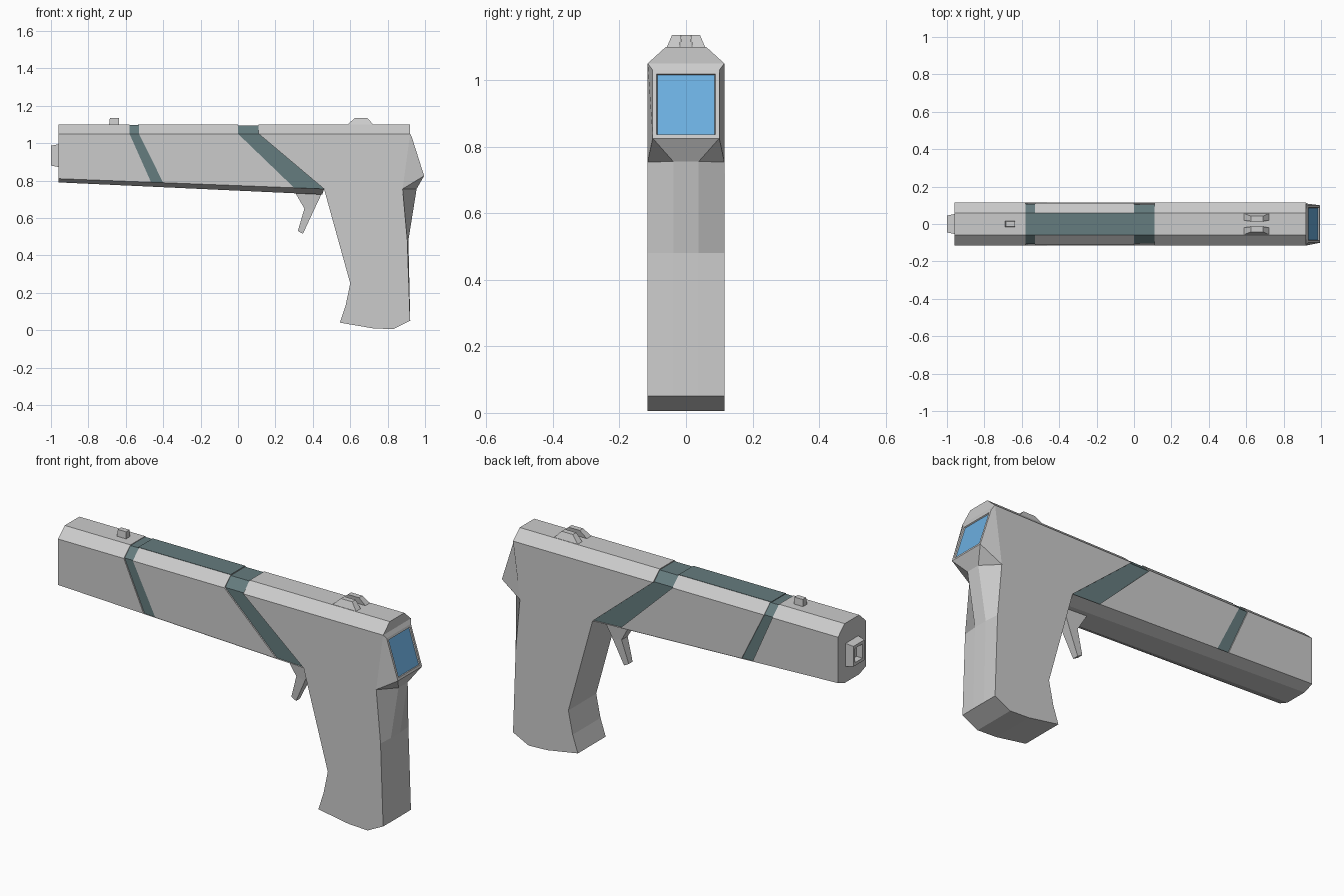
import bpy, bmesh

if "Cube" in bpy.data.objects:
    bpy.data.objects.remove(bpy.data.objects["Cube"])

W = 0.115          # half width of the body


def material(name, color):
    m = bpy.data.materials.new(name)
    m.diffuse_color = color
    m.use_nodes = True
    m.node_tree.nodes["Principled BSDF"].inputs["Base Color"].default_value = m.diffuse_color
    return m


teal = material("teal", (0.13, 0.20, 0.21, 1))
blue = material("blue", (0.15, 0.43, 0.75, 1))


def finish(name, bm, mat=None):
    bmesh.ops.recalc_face_normals(bm, faces=bm.faces)
    me = bpy.data.meshes.new(name)
    bm.to_mesh(me)
    bm.free()
    ob = bpy.data.objects.new(name, me)
    bpy.context.collection.objects.link(ob)
    if mat:
        me.materials.append(mat)
    return ob


def loft_bm(rings):
    """Bridge closed rings of equal length and cap both ends."""
    bm = bmesh.new()
    vs = [[bm.verts.new(p) for p in r] for r in rings]
    n = len(rings[0])
    for a, b in zip(vs, vs[1:]):
        for i in range(n):
            j = (i + 1) % n
            bm.faces.new((a[i], a[j], b[j], b[i]))
    bm.faces.new(vs[0])
    bm.faces.new(vs[-1])
    return bm


def loft(name, rings, mat=None):
    return finish(name, loft_bm(rings), mat)


def level(x0, x1, z0, z1, y, yc=0.0):
    return [(x0, yc - y, z0), (x1, yc - y, z1), (x1, yc + y, z1), (x0, yc + y, z0)]


def prism(name, profile, half, mat=None):
    return loft(name, [[(x, y, z) for x, z in profile] for y in (-half, half)], mat)


def low(x):
    """Height of the sloping lower edge of the body side."""
    return 0.81 - (x + 0.96) * 0.055 / 1.42


def body_piece(name, bottom, top, inset=0.0, mat=None):
    b0, b1 = bottom
    t0, t1 = top
    loft(name, [level(b0, b1, low(b0), low(b1), W - inset),
                level(t0, t1, 1.05, 1.05, W - inset),
                level(t0, t1, 1.10 - inset / 2, 1.10 - inset / 2, 0.06)], mat)


# barrel blocks and recessed coloured bands
body_piece("barrel_front", (-0.96, -0.465), (-0.58, -0.58))
bpy.data.objects.remove(bpy.data.objects["barrel_front"])
body_piece("barrel_front", (-0.96, -0.465), (-0.96, -0.58))
body_piece("front_band", (-0.465, -0.40), (-0.58, -0.53), 0.007, teal)
body_piece("barrel_middle", (-0.40, 0.30), (-0.53, 0.0), 0.003)
body_piece("rear_band", (0.30, 0.46), (0.0, 0.11), 0.01, teal)
loft("top_panel", [level(-0.535, 0.0, z, z, 0.06) for z in (1.09, 1.10)], teal)

# sloping underside with chamfered edges
loft("underside", [level(-0.96, 0.46, low(-0.96), 0.755, W),
                   level(-0.96, 0.45, 0.79, 0.725, 0.06)])

# rear frame and grip in one side profile
prism("grip_frame", [(0.11, 1.05), (0.92, 1.05), (0.88, 0.755), (0.905, 0.48),
                     (0.92, 0.05), (0.83, 0.005), (0.72, 0.01), (0.545, 0.04),
                     (0.575, 0.13), (0.60, 0.25), (0.46, 0.755)], W)
loft("rear_top", [level(0.11, 0.92, 1.05, 1.05, W),
                  level(0.11, 0.92, 1.10, 1.10, 0.06)])

# raised back: display housing, tang and grip spine
spine = [(0.92, 1.05, 0.93, 1.03, 0.10), (0.88, 0.755, 0.995, 0.825, 0.10),
         (0.88, 0.754, 0.955, 0.755, 0.038), (0.905, 0.48, 0.911, 0.48, 0.038),
         (0.92, 0.05, 0.921, 0.05, 0.038)]
bm = loft_bm([[(sx, -W, sz), (cx, -cy, cz), (cx, cy, cz), (sx, W, sz)]
              for sx, sz, cx, cz, cy in spine])
bmesh.ops.recalc_face_normals(bm, faces=bm.faces)
# recessed blue display
face = next(f for f in bm.faces
            if f.calc_center_median().z > 0.9 and abs(f.calc_center_median().y) < 0.01
            and f.calc_center_median().x > 0.95)
bmesh.ops.inset_individual(bm, faces=[face], thickness=0.017)
bmesh.ops.inset_individual(bm, faces=[face], thickness=0.003, depth=-0.008)
screen = [v.co.copy() for v in face.verts]
normal = face.normal.copy()
finish("back_housing", bm)
loft("display", [[tuple(p + normal * d) for p in screen] for d in (-0.002, 0.002)], blue)

# trigger, tapering to its tip
loft("trigger", [level(0.30, 0.45, 0.745, 0.735, 0.035),
                 level(0.355, 0.405, 0.65, 0.64, 0.025),
                 level(0.32, 0.347, 0.53, 0.515, 0.016)])

# sights
loft("front_sight", [level(-0.69, -0.635, 1.09, 1.09, 0.018),
                     level(-0.685, -0.637, 1.135, 1.135, 0.014)])
for side, s in (("left", 1), ("right", -1)):
    loft("rear_sight_" + side, [level(0.585, 0.725, 1.098, 1.098, 0.019, s * 0.039),
                                level(0.625, 0.69, 1.135, 1.135, 0.014, s * 0.028)])

# hollow square muzzle
loft("muzzle", [[(x, -y, 0.933 - z), (x, y, 0.933 - z), (x, y, 0.933 + z), (x, -y, 0.933 + z)]
                for x, y, z in ((-0.95, 0.055, 0.063), (-1.0, 0.045, 0.053),
                                (-1.0, 0.03, 0.037), (-0.965, 0.03, 0.037))])
